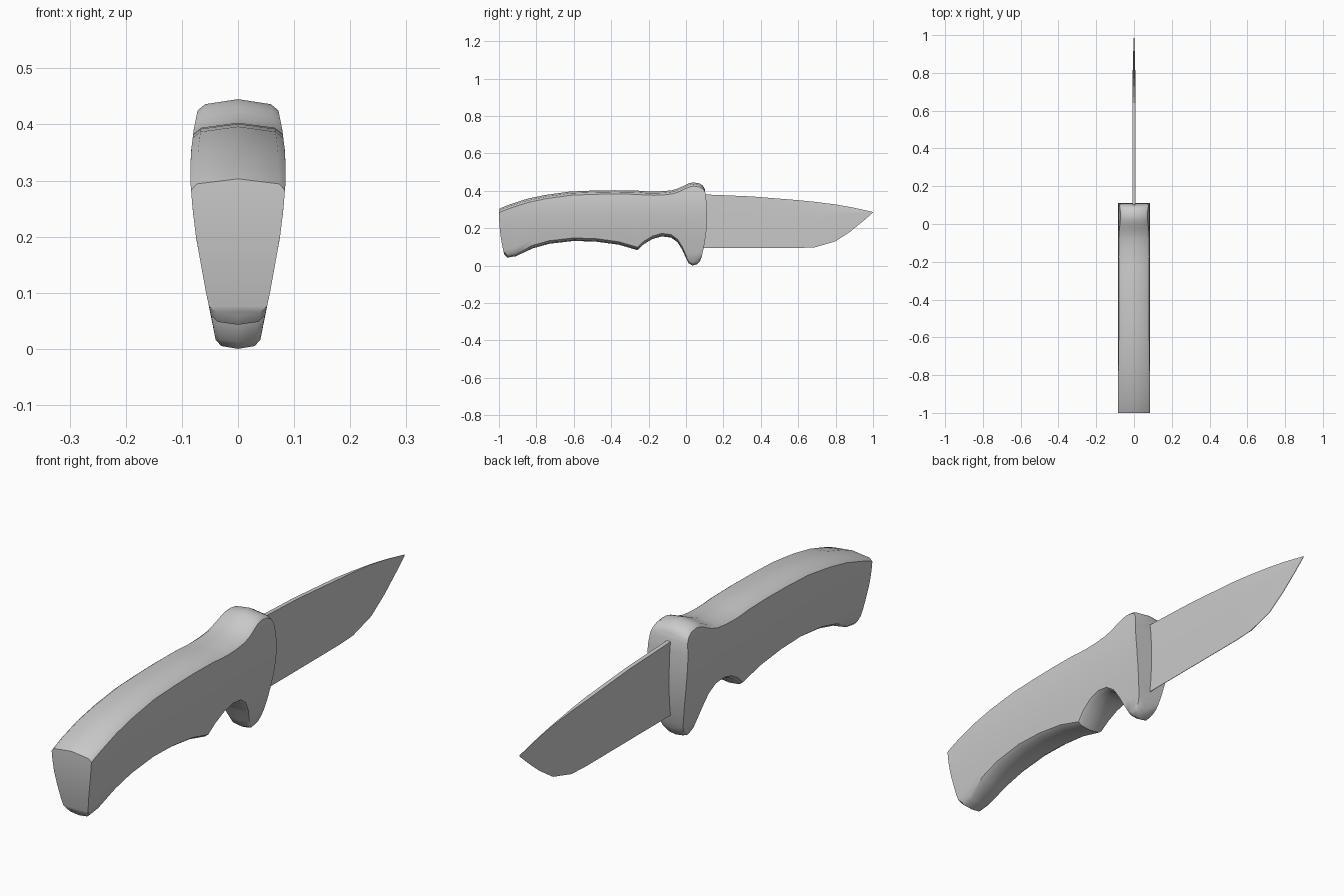
import bpy, bmesh, math

if "Cube" in bpy.data.objects:
    bpy.data.objects.remove(bpy.data.objects["Cube"])


def lerp_table(table, v):
    """Piecewise linear lookup."""
    for (a, fa), (b, fb) in zip(table, table[1:]):
        if v <= b:
            return fa + (fb - fa) * max(0, (v - a) / (b - a))
    return table[-1][1]


def loft(name, halves, angle):
    """Skin mirrored half sections (bottom centre to top centre) and cap both ends."""
    bm = bmesh.new()
    sides = [[[bm.verts.new((s * x, y, z)) for x, y, z in h] for h in halves] for s in (1, -1)]
    right, left = sides
    for side in sides:
        for a, b in zip(side, side[1:]):
            for k in range(len(a) - 1):
                bm.faces.new((a[k], b[k], b[k + 1], a[k + 1]))
    for k in range(len(halves) - 1):          # close along bottom and top
        for e in (0, -1):
            bm.faces.new((right[k][e], right[k + 1][e], left[k + 1][e], left[k][e]))
    for e in (0, -1):                         # end caps
        for k in range(len(halves[0]) - 1):
            bm.faces.new((right[e][k], right[e][k + 1], left[e][k + 1], left[e][k]))
    bmesh.ops.remove_doubles(bm, verts=bm.verts, dist=1e-5)
    bmesh.ops.dissolve_degenerate(bm, edges=bm.edges, dist=1e-5)
    bmesh.ops.recalc_face_normals(bm, faces=bm.faces)
    me = bpy.data.meshes.new(name)
    bm.to_mesh(me)
    bm.free()
    ob = bpy.data.objects.new(name, me)
    bpy.context.collection.objects.link(ob)
    bpy.ops.object.select_all(action='DESELECT')
    ob.select_set(True)
    bpy.context.view_layer.objects.active = ob
    bpy.ops.object.shade_smooth_by_angle(angle=math.radians(angle))
    return ob


# Handle with finger groove and guard: half width depends on height
WIDTH = [(0, .037), (.05, .046), (.1, .057), (.2, .075), (.25, .081), (.3, .085),
         (.35, .084), (.39, .079), (.42, .073), (.45, .067)]
# top y, top z, bottom y, bottom z
STATIONS = [
    (-1, .303, -.972, .06), (-.985, .31, -.955, .043), (-.94, .328, -.91, .05),
    (-.85, .357, -.82, .092), (-.75, .378, -.73, .117), (-.62, .396, -.6, .132),
    (-.5, .401, -.48, .128), (-.38, .403, -.36, .112), (-.26, .401, -.26, .083),
    (-.215, .397, -.225, .115), (-.17, .396, -.18, .142), (-.12, .398, -.13, .156),
    (-.075, .403, -.08, .15), (-.045, .412, -.045, .125), (-.02, .423, -.02, .085),
    (0, .433, 0, .04), (.02, .441, .015, .012), (.04, .445, .035, 0),
    (.07, .44, .06, .008), (.09, .428, .075, .025), (.1, .41, .083, .045)]


def handle_section(ty, tz, by, bz):
    bow = .02 * max(0, ty / .1) - (.008 if ty < -.98 else 0)
    lo, hi = bz + .016, tz - .02
    pts = [(0, bz), (.8 * lerp_table(WIDTH, bz), bz + .005)]
    for i in range(9):
        z = lo + (hi - lo) * i / 8
        pts.append((lerp_table(WIDTH, z), z))
    pts += [(.86 * lerp_table(WIDTH, tz), tz - .009), (0, tz)]
    out = []
    for x, z in pts:
        t = (z - bz) / (tz - bz)
        out.append((x, by + (ty - by) * t + bow * 4 * t * (1 - t), z))
    return out


loft("handle", [handle_section(*s) for s in STATIONS], 38)

# Blade: y, edge z, lower ridge z, clip ridge z, spine z, ridge half width, spine half width
BLADE = [
    (.06, .094, .25, .37, .382, .008, .008), (.35, .094, .25, .36, .37, .008, .008),
    (.6, .094, .25, .345, .35, .008, .008), (.69, .098, .257, .32, .341, .008, .005),
    (.8, .13, .275, .288, .327, .007, .002), (.88, .183, .28, .287, .313, .005, .0015),
    (.95, .24, .283, .286, .298, .003, .001), (1, .284, .285, .286, .287, .0006, .0005)]
loft("blade", [[(.001, y, e), (r, y, lo), (r, y, hi), (s, y, t)]
               for y, e, lo, hi, t, r, s in BLADE], 12)
